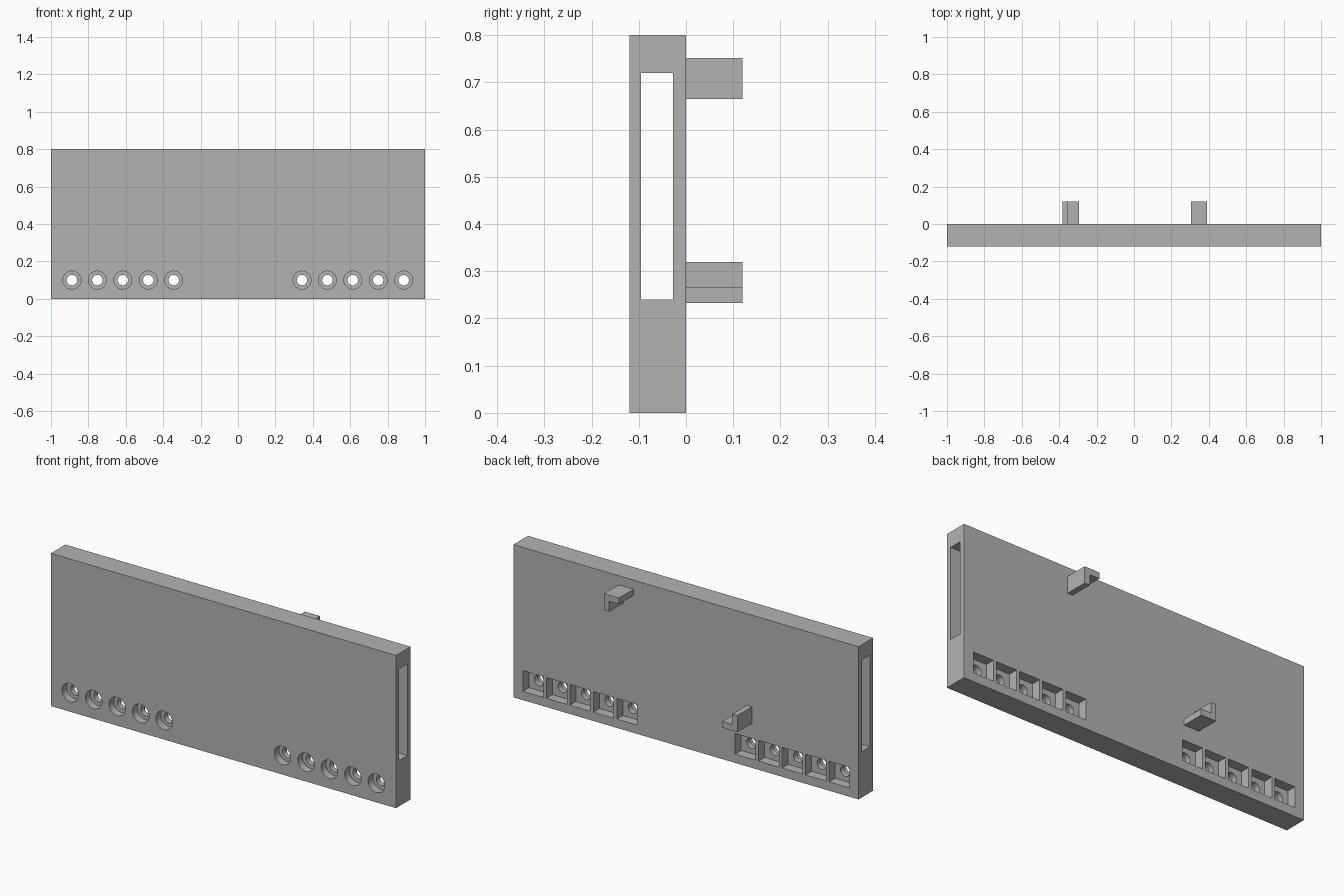
import bpy, bmesh, math
from mathutils import Matrix, Vector

cube = bpy.data.objects.get("Cube")
if cube:
    bpy.data.objects.remove(cube, do_unlink=True)

grey = bpy.data.materials.new("plain grey")
grey.use_nodes = True
color = (0.45, 0.45, 0.45, 1)
grey.diffuse_color = color
grey.node_tree.nodes["Principled BSDF"].inputs["Base Color"].default_value = color


def add_object(name, bm):
    mesh = bpy.data.meshes.new(name)
    bmesh.ops.recalc_face_normals(bm, faces=bm.faces)
    bm.to_mesh(mesh)
    bm.free()
    mesh.materials.append(grey)
    obj = bpy.data.objects.new(name, mesh)
    bpy.context.collection.objects.link(obj)
    return obj


def box(name, low, high):
    low, high = Vector(low), Vector(high)
    bm = bmesh.new()
    bmesh.ops.create_cube(bm, size=1, matrix=Matrix.Translation((low + high) / 2)
                          @ Matrix.Diagonal((high - low).to_4d()))
    return add_object(name, bm)


def bore(name, x, z, radius, y0, y1):
    bm = bmesh.new()
    bmesh.ops.create_cone(bm, cap_ends=True, segments=32, radius1=radius, radius2=radius,
                          depth=y1 - y0, matrix=Matrix.Translation((x, (y0 + y1) / 2, z))
                          @ Matrix.Rotation(math.pi / 2, 4, "X"))
    return add_object(name, bm)


def cut(target, cutter):
    cutter.hide_render = True
    cutter.hide_set(True)
    mod = target.modifiers.new(cutter.name, "BOOLEAN")
    mod.operation = "DIFFERENCE"
    mod.solver = "EXACT"
    mod.object = cutter


# Main panel with a slot running through its whole length
panel = box("panel", (-1, -0.12, 0), (1, 0, 0.8))
cut(panel, box("slot_cutter", (-1.1, -0.095, 0.24), (1.1, -0.027, 0.72)))

# Two rows of stepped holes: front recess, through bore, square rear pocket
for start in (-0.888, 0.342):
    for i in range(5):
        x = start + i * 0.136
        cut(panel, bore("recess_cutter", x, 0.1, 0.048, -0.2, -0.08))
        cut(panel, bore("bore_cutter", x, 0.1, 0.028, -0.2, 0.1))
        cut(panel, box("pocket_cutter", (x - 0.059, -0.05, 0.046), (x + 0.059, 0.1, 0.154)))


# Angle brackets on the back, facing each other diagonally
def bracket(name, corner, side):
    profile = [(0, 0), (0.087, 0), (0.087, 0.032), (0.03, 0.032), (0.03, 0.087), (0, 0.087)]
    bm = bmesh.new()
    face = bm.faces.new([bm.verts.new((corner[0] + side * u, 0, corner[1] + side * v))
                         for u, v in profile])
    extruded = bmesh.ops.extrude_face_region(bm, geom=[face])["geom"]
    bmesh.ops.translate(bm, vec=(0, 0.12, 0),
                        verts=[g for g in extruded if isinstance(g, bmesh.types.BMVert)])
    return add_object(name, bm)


bracket("lower_bracket", (-0.382, 0.233), 1)
bracket("upper_bracket", (0.391, 0.752), -1)
